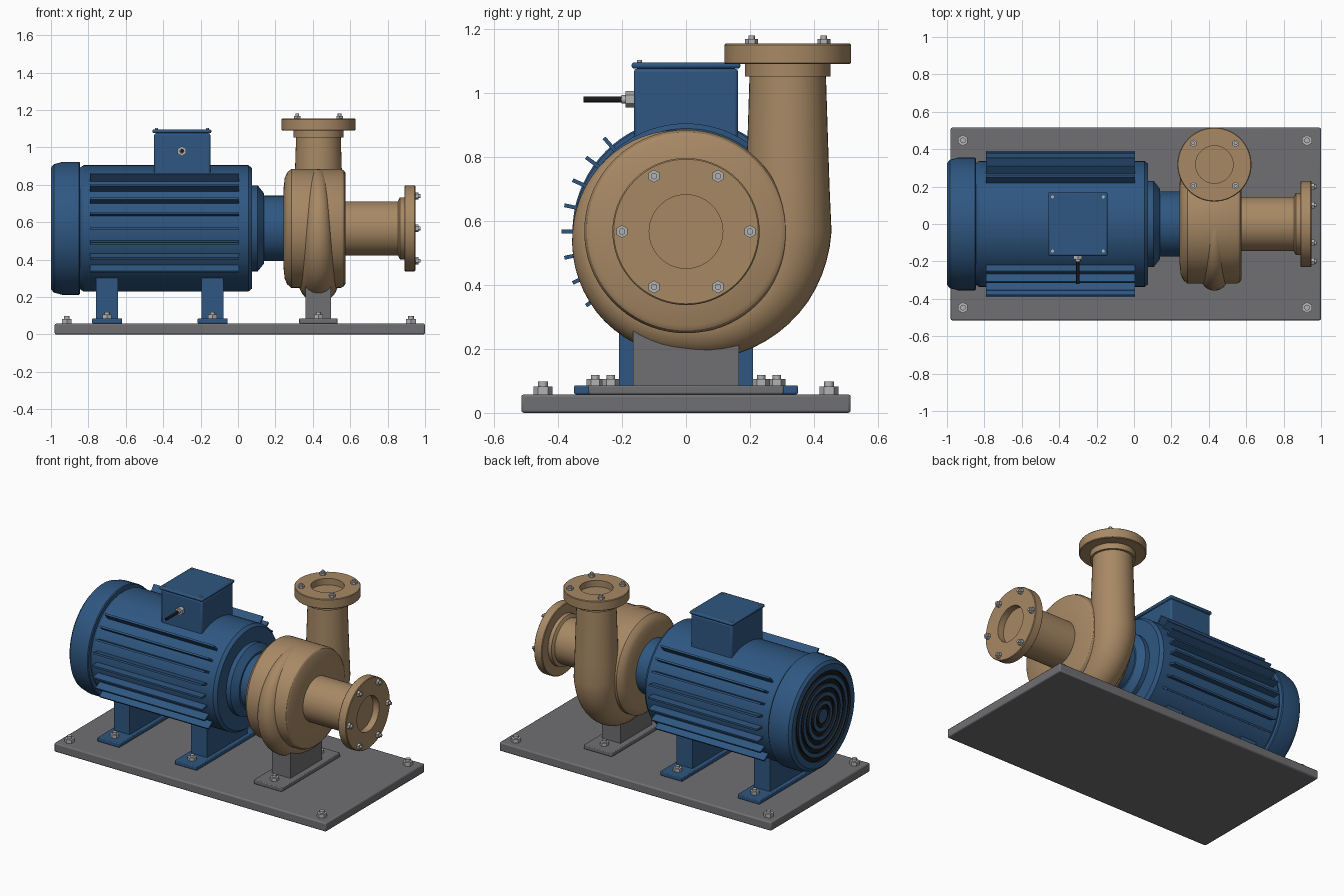
import bpy, bmesh
from math import pi, sin, cos, atan2, radians
from mathutils import Vector, Matrix

if "Cube" in bpy.data.objects:
    bpy.data.objects.remove(bpy.data.objects["Cube"], do_unlink=True)


def material(name, rgb):
    m = bpy.data.materials.new(name)
    m.use_nodes = True
    m.diffuse_color = (*rgb, 1)
    m.node_tree.nodes["Principled BSDF"].inputs["Base Color"].default_value = (*rgb, 1)
    return m


BLUE = material("motor blue", (0.028, 0.095, 0.22))
TAN = material("casing tan", (0.39, 0.25, 0.13))
GREY = material("base grey", (0.16, 0.162, 0.17))
STEEL = material("bolt steel", (0.45, 0.45, 0.45))
BLACK = material("black", (0.01, 0.01, 0.012))

AXIS_Z = 0.567          # height of the shaft
PUMP_X = 0.43           # centre of the volute
X, Y, Z = Vector((1, 0, 0)), Vector((0, 1, 0)), Vector((0, 0, 1))


def finish(bm, name, *mats):
    bmesh.ops.recalc_face_normals(bm, faces=bm.faces)
    me = bpy.data.meshes.new(name)
    bm.to_mesh(me)
    bm.free()
    for m in mats:
        me.materials.append(m)
    me.shade_smooth()
    me.set_sharp_from_angle(angle=radians(32))
    ob = bpy.data.objects.new(name, me)
    bpy.context.scene.collection.objects.link(ob)
    return ob


def place(pos, direction):
    turn = direction.to_track_quat('Z', 'Y').to_matrix().to_4x4()
    return Matrix.Translation(pos) @ turn


def lathe(name, profile, mats, pos, direction, segs=72, pick=None):
    """Revolve (distance along axis, radius) points."""
    bm = bmesh.new()
    vs = [bm.verts.new((r, 0, a)) for a, r in profile]
    es = [bm.edges.new(pair) for pair in zip(vs, vs[1:])]
    bmesh.ops.spin(bm, geom=vs + es, cent=(0, 0, 0), axis=Z, angle=2 * pi, steps=segs)
    bmesh.ops.remove_doubles(bm, verts=bm.verts, dist=1e-5)
    if pick:
        for f in bm.faces:
            f.material_index = pick(f.calc_center_median())
    bm.transform(place(pos, direction))
    return finish(bm, name, *mats)


def box(name, lo, hi, mat, bevel=0.005):
    lo, hi = Vector(lo), Vector(hi)
    bm = bmesh.new()
    bmesh.ops.create_cube(bm, size=1)
    bm.transform(Matrix.Diagonal((*(hi - lo), 1)))
    ob = finish(bm, name, mat)
    ob.location = (lo + hi) / 2
    if bevel:
        mod = ob.modifiers.new("edge", 'BEVEL')
        mod.width = bevel
        mod.segments = 2
    return ob


def bolt(name, pos, direction, size=0.03, nut=0.024, stud=0.04):
    """Hex nut with a stud standing through it."""
    bm = bmesh.new()
    for segs, r, h in ((6, size, nut), (16, size * 0.5, stud)):
        bmesh.ops.create_cone(bm, cap_ends=True, segments=segs, radius1=r, radius2=r,
                              depth=h, matrix=Matrix.Translation((0, 0, h / 2)))
    bm.transform(place(Vector(pos), direction))
    return finish(bm, name, STEEL)


SHAFT = Vector((0, 0, AXIS_Z))

# Base plate and its corner bolts
box("base_plate", (-0.98, -0.515, 0), (1.0, 0.515, 0.058), GREY, 0.008)
for x in (-0.915, 0.925):
    for y in (-0.447, 0.447):
        bolt("base_bolt", (x, y, 0.058), Z)

# Feet: leg, pad and pad bolts
feet = (("rear_motor", -0.70, 0.058, 0.21, 0.08, 0.35, 0.284, 0.31, BLUE),
        ("front_motor", -0.136, 0.058, 0.21, 0.08, 0.35, 0.284, 0.31, BLUE),
        ("pump", PUMP_X, 0.068, 0.165, 0.103, 0.305, 0.235, 0.27, GREY))
for name, x, lw, ly, pw, py, by, top, mat in feet:
    box(name + "_leg", (x - lw, -ly, 0.07), (x + lw, ly, top), mat, 0)
    box(name + "_pad", (x - pw, -py, 0.058), (x + pw, py, 0.086), mat)
    for s in (-1, 1):
        bolt(name + "_foot_bolt", (x, s * by, 0.086), Z, 0.027, 0.02, 0.033)

# Motor body with the bell and neck towards the pump
lathe("motor_body", [(-0.86, 0), (-0.86, 0.31), (-0.845, 0.325), (-0.825, 0.338), (0.055, 0.338),
                     (0.075, 0.322), (0.075, 0.23), (0.105, 0.23), (0.14, 0.187),
                     (0.14, 0.175), (0.25, 0.175), (0.25, 0)], [BLUE], SHAFT, X)

# Fan cowl with ring-shaped air slots
cowl = [(-1, 0)]
for i in range(5):
    r = 0.045 + 0.053 * i
    cowl += [(-1, r), (-0.985, r), (-0.985, r + 0.027), (-1, r + 0.027)]
cowl += [(-1, 0.325), (-0.985, 0.343), (-0.94, 0.355), (-0.85, 0.355), (-0.845, 0.35), (-0.845, 0)]
lathe("fan_cowl", cowl, [BLUE, BLACK], SHAFT, X,
      pick=lambda c: int(-0.997 < c.z < -0.98 and c.xy.length < 0.3))

# Cooling fins on both flanks
for s in (-1, 1):
    for i in range(-3, 5):
        a = radians(12.2 * i)
        fin = box("cooling_fin", (-0.79, -0.035, -0.006), (0.005, 0.035, 0.006), BLUE, 0)
        fin.location += Vector((0, s * cos(a), sin(a))) * 0.354 + SHAFT
        fin.rotation_euler.x = atan2(sin(a), s * cos(a))

# Terminal box, lid, screws and cable
box("terminal_box", (-0.448, -0.163, 0.82), (-0.148, 0.163, 1.076), BLUE, 0.01)
box("terminal_lid", (-0.458, -0.17, 1.076), (-0.142, 0.17, 1.096), BLUE, 0.008)
for x in (-0.436, -0.164):
    for y in (-0.145, 0.145):
        lathe("lid_screw", [(0, 0), (0, 0.008), (0.007, 0.008), (0.007, 0)], [STEEL],
              Vector((x, y, 1.096)), Z, 16)
bolt("cable_gland", (-0.3, -0.163, 0.98), -Y, 0.026, 0.026, 0.038)
lathe("cable", [(0, 0), (0, 0.009), (0.16, 0.009), (0.16, 0)], [BLACK],
      Vector((-0.3, -0.16, 0.98)), -Y, 16)

# Pump casing with suction nozzle and bored flange
lathe("pump_casing", [(0.242, 0), (0.242, 0.2), (0.25, 0.27), (0.262, 0.298), (0.285, 0.318),
                      (0.55, 0.318), (0.566, 0.31), (0.575, 0.295), (0.575, 0.145),
                      (0.855, 0.145), (0.865, 0.165), (0.89, 0.165), (0.89, 0.226),
                      (0.894, 0.23), (0.944, 0.23), (0.948, 0.226), (0.948, 0.115),
                      (0.905, 0.115), (0.905, 0)], [TAN], SHAFT, X)
for i in range(6):
    a = i * pi / 3
    bolt("suction_bolt", (0.948, 0.2 * cos(a), AXIS_Z + 0.2 * sin(a)), X, 0.02, 0.016, 0.028)


# Volute: growing spiral tube that turns up into the outlet pipe
def blend(keys, t):
    for (t0, v0), (t1, v1) in zip(keys, keys[1:]):
        if t <= t1:
            return v0 + (v1 - v0) * (t - t0) / (t1 - t0)
    return keys[-1][1]


outer = [(90, 0.316), (180, 0.355), (225, 0.378), (270, 0.392), (295, 0.416), (330, 0.44), (360, 0.455)]
width = [(90, 0.035), (180, 0.07), (270, 0.1), (360, 0.135)]
rings = []
for deg in range(90, 361, 6):
    a, r = radians(deg), blend(width, deg)
    d = Vector((0, cos(a), sin(a)))
    rings.append((SHAFT + d * (blend(outer, deg) - r), d, r))
for z, r in ((0.7, 0.131), (0.85, 0.126), (1.07, 0.119)):
    rings.append((Vector((0, 0.318, z)), Y, r))

bm = bmesh.new()
SIDES = 40
loops = []
for centre, d, r in rings:
    loops.append([bm.verts.new(centre + X * PUMP_X + (d * cos(t) + X * sin(t)) * r)
                  for t in (2 * pi * k / SIDES for k in range(SIDES))])
for one, two in zip(loops, loops[1:]):
    for k in range(SIDES):
        n = (k + 1) % SIDES
        bm.faces.new((one[k], one[n], two[n], two[k]))
bm.faces.new(loops[0])
bm.faces.new(loops[-1])
finish(bm, "volute", TAN)

# Outlet collar and bored flange
OUTLET = Vector((PUMP_X, 0.318, 0))
lathe("outlet_flange", [(1.052, 0), (1.052, 0.134), (1.09, 0.134), (1.09, 0.194), (1.094, 0.198),
                        (1.15, 0.198), (1.154, 0.194), (1.154, 0.1), (1.112, 0.1), (1.112, 0)],
      [TAN], OUTLET, Z)
for sx in (-1, 1):
    for sy in (-1, 1):
        bolt("outlet_bolt", OUTLET + Vector((sx * 0.113, sy * 0.113, 1.154)), Z, 0.02, 0.015, 0.026)
